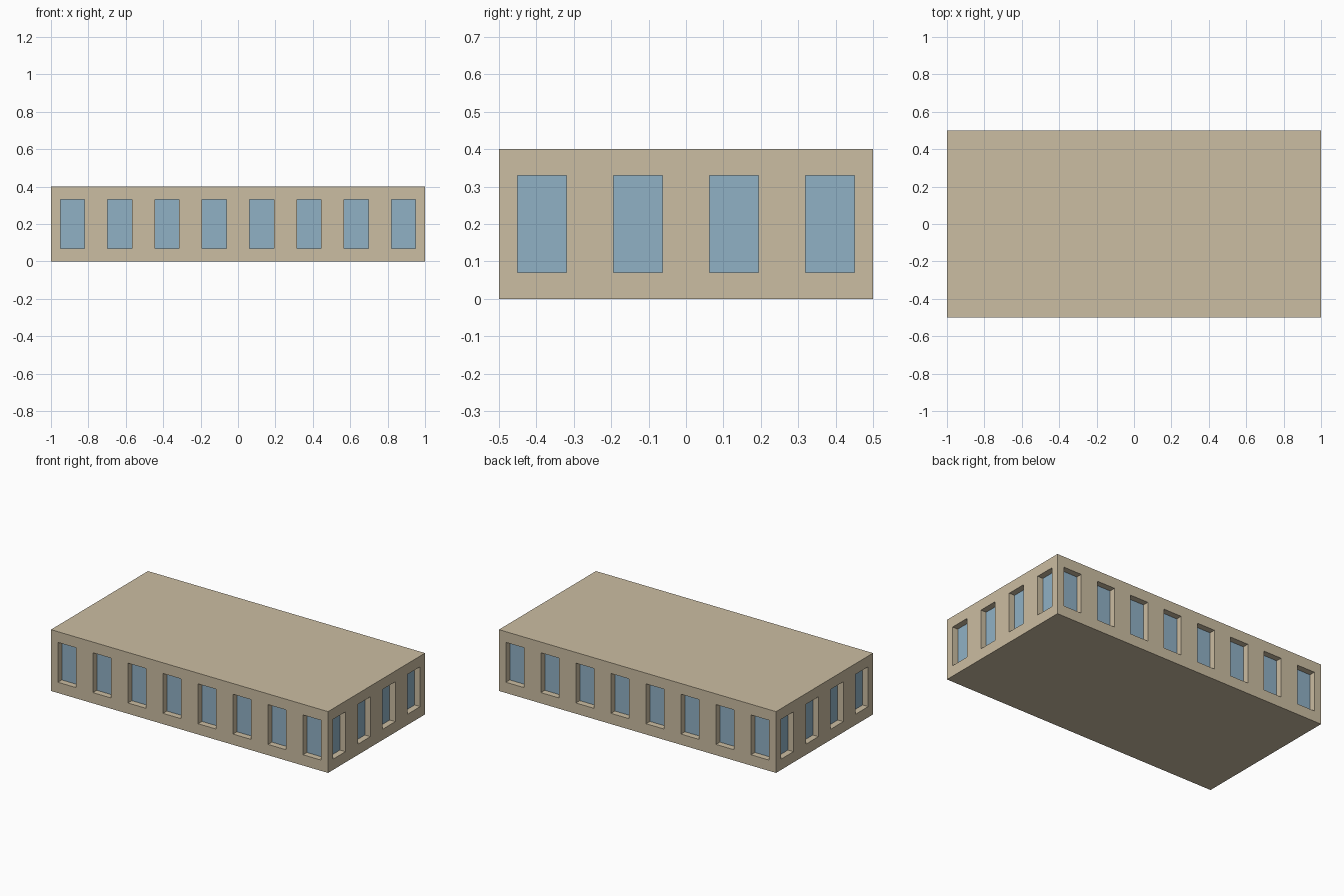
import bpy, bmesh
from mathutils import Matrix, Vector

if "Cube" in bpy.data.objects:
    bpy.data.objects.remove(bpy.data.objects["Cube"])

LENGTH, DEPTH, HEIGHT = 2.0, 1.0, 0.4
WIN_W, WIN_H, RECESS, MARGIN = 0.13, 0.26, 0.04, 0.05


def material(name, rgb):
    m = bpy.data.materials.new(name)
    m.diffuse_color = (*rgb, 1.0)
    m.use_nodes = True
    m.node_tree.nodes["Principled BSDF"].inputs["Base Color"].default_value = m.diffuse_color
    return m


mats = [material("tan_wall", (0.60, 0.51, 0.36)),
        material("blue_glass", (0.28, 0.44, 0.56))]


def add_box(bm, size, centre):
    mat = Matrix.Translation(centre) @ Matrix.Diagonal((*size, 1.0))
    verts = bmesh.ops.create_cube(bm, size=1.0, matrix=mat)["verts"]
    return {f for v in verts for f in v.link_faces}


def make_object(name, bm):
    bm.normal_update()
    mesh = bpy.data.meshes.new(name)
    bm.to_mesh(mesh)
    bm.free()
    for m in mats:
        mesh.materials.append(m)
    obj = bpy.data.objects.new(name, mesh)
    bpy.context.collection.objects.link(obj)
    return obj


def window_row(bm, axis, count):
    """Cutter boxes along one axis, on both opposite walls."""
    side = 1 - axis
    dims = (LENGTH, DEPTH)
    first = -dims[axis] / 2 + MARGIN + WIN_W / 2
    for i in range(count):
        for sign in (-1, 1):
            centre = Vector((0, 0, HEIGHT / 2))
            centre[axis] = first * (1 - 2 * i / (count - 1))
            centre[side] = sign * dims[side] / 2
            size = Vector((WIN_W, WIN_W, WIN_H))
            size[side] = 2 * RECESS
            faces = add_box(bm, size, centre)
            # the pane is the recess back; jambs and sills stay wall colour
            for f in faces:
                f.normal_update()
                f.material_index = int(abs(f.normal[side]) > 0.9)


# building block
bm = bmesh.new()
add_box(bm, (LENGTH, DEPTH, HEIGHT), (0, 0, HEIGHT / 2))
building = make_object("building_block", bm)

# window recesses: eight on the long walls, four on the short walls
bm = bmesh.new()
window_row(bm, 0, 8)
window_row(bm, 1, 4)
cutter = make_object("window_cutter", bm)
cutter.hide_render = True

# cut the recesses
mod = building.modifiers.new("windows", "BOOLEAN")
mod.operation = "DIFFERENCE"
mod.solver = "EXACT"
mod.use_self = True  # cutters overlap slightly near nothing but stay safe
mod.object = cutter
bpy.context.view_layer.objects.active = building
bpy.ops.object.modifier_apply(modifier=mod.name)
bpy.data.objects.remove(cutter)
